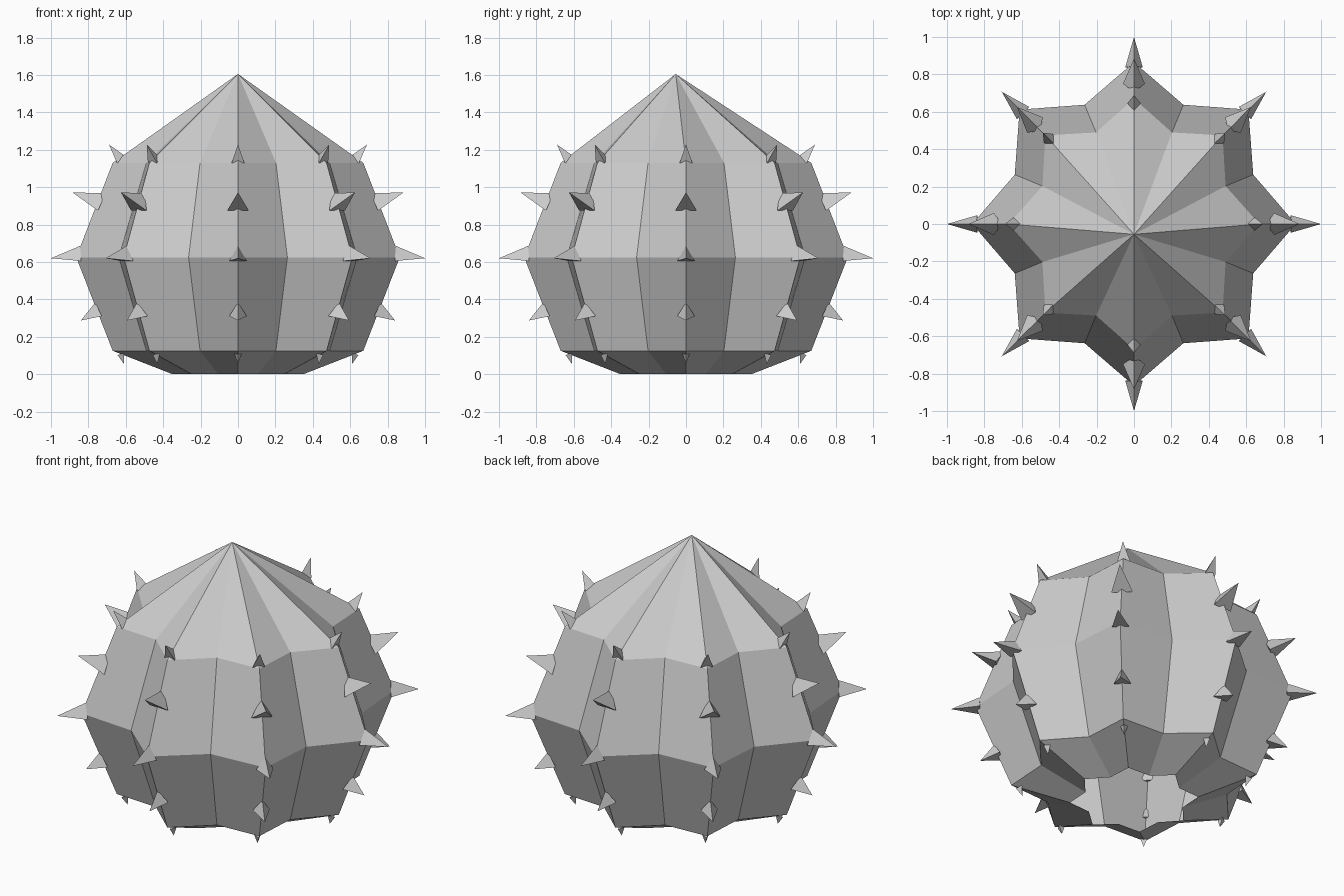
import bpy, bmesh, math
from mathutils import Vector

cube = bpy.data.objects.get("Cube")
if cube:
    bpy.data.objects.remove(cube, do_unlink=True)

RIBS = 8

# One plain grey for the whole plant
grey = bpy.data.materials.new("plain grey")
grey.use_nodes = True
colour = (0.6, 0.6, 0.6, 1)
grey.diffuse_color = colour
grey.node_tree.nodes["Principled BSDF"].inputs["Base Color"].default_value = colour


def polar(angle, radius, z):
    return Vector((radius * math.cos(angle), radius * math.sin(angle), z))


def finish(bm, name):
    mesh = bpy.data.meshes.new(name)
    bm.normal_update()
    bm.to_mesh(mesh)
    bm.free()
    mesh.materials.append(grey)
    obj = bpy.data.objects.new(name, mesh)
    bpy.context.collection.objects.link(obj)
    return obj


# Ribbed body: star-shaped rings (ridge radius, valley radius, height), open below
rings = [(0.35, 0.277, 0), (0.67, 0.53, 0.125), (0.865, 0.69, 0.625), (0.67, 0.53, 1.13)]
bm = bmesh.new()
count = RIBS * 2
loops = []
for ridge, valley, z in rings:
    loops.append([bm.verts.new(polar(math.pi * i / RIBS, valley if i % 2 else ridge, z))
                  for i in range(count)])
for low, high in zip(loops, loops[1:]):
    for i in range(count):
        j = (i + 1) % count
        bm.faces.new((low[i], low[j], high[j], high[i]))

# Pointed crown, its tip slightly forward
tip = bm.verts.new((0, -0.055, 1.605))
for i in range(count):
    bm.faces.new((loops[-1][i], loops[-1][(i + 1) % count], tip))
finish(bm, "cactus_body")

# Three-sided thorns on every ridge: base radius and height, tip radius and height, size
thorns = {
    "crown_thorns": (0.63, 1.14, 0.69, 1.228, 0.04),
    "upper_thorns": (0.735, 0.905, 0.885, 0.972, 0.068),
    "middle_thorns": (0.84, 0.632, 1.0, 0.62, 0.054),
    "lower_thorns": (0.74, 0.335, 0.84, 0.287, 0.054),
    "foot_thorns": (0.622, 0.108, 0.61, 0.055, 0.023),
}
for name, (base_r, base_z, tip_r, tip_z, size) in thorns.items():
    bm = bmesh.new()
    for k in range(RIBS):
        angle = math.tau * k / RIBS
        base = polar(angle, base_r, base_z)
        point = polar(angle, tip_r, tip_z)
        side = polar(angle + math.pi / 2, 1, 0)
        up = (point - base).normalized().cross(side)
        corners = [bm.verts.new(base + size * (math.cos(a) * up + math.sin(a) * side))
                   for a in (0, math.tau / 3, -math.tau / 3)]
        end = bm.verts.new(point)
        bm.faces.new(corners)
        for i in range(3):
            bm.faces.new((corners[i], corners[(i + 1) % 3], end))
    bmesh.ops.recalc_face_normals(bm, faces=bm.faces[:])
    finish(bm, name)
